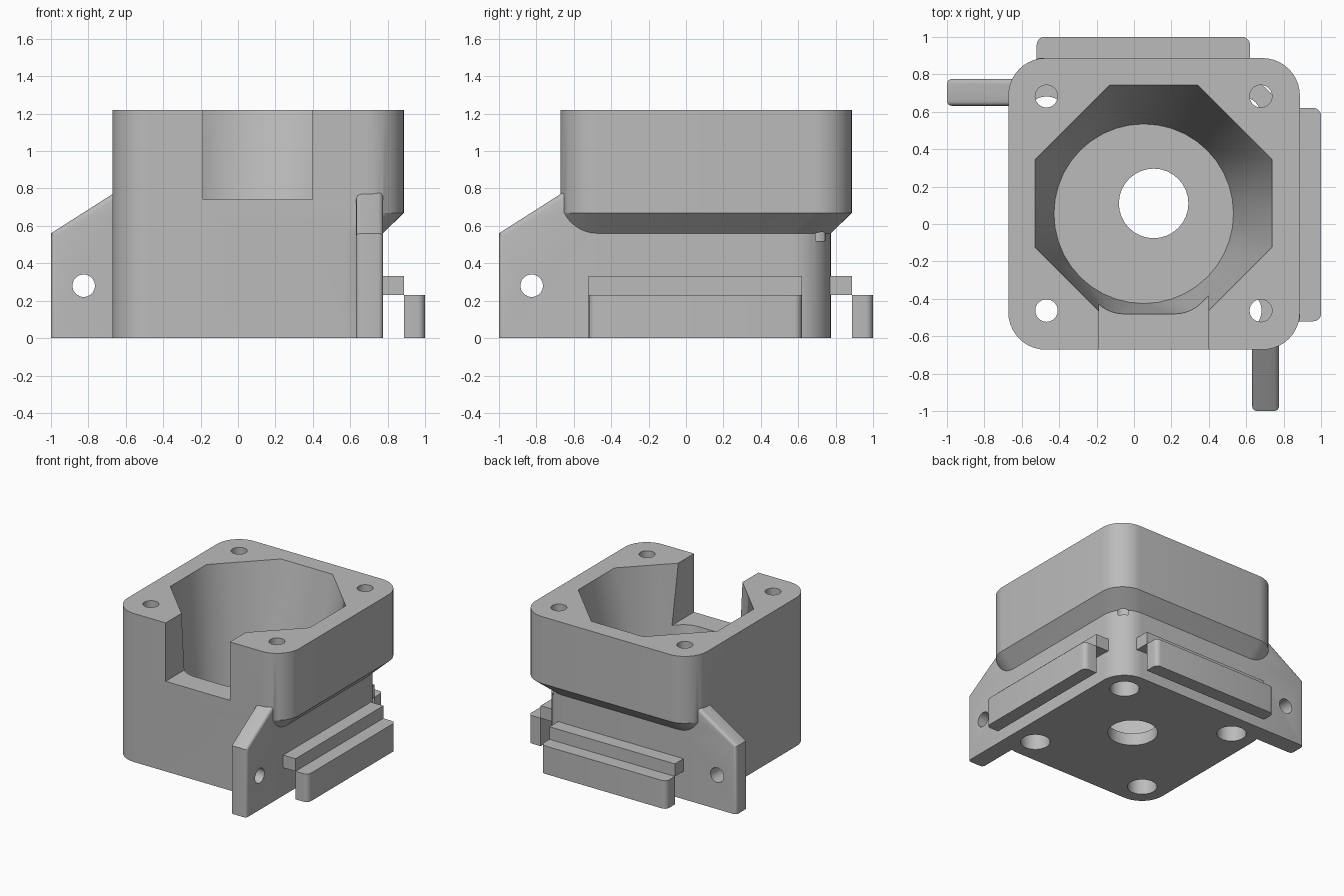
import bpy, bmesh, math
from mathutils import Vector

cube = bpy.data.objects.get("Cube")
if cube:
    bpy.data.objects.remove(cube)

grey = bpy.data.materials.new("plain_grey")
grey.use_nodes = True
grey.diffuse_color = (0.5, 0.5, 0.5, 1)
grey.node_tree.nodes["Principled BSDF"].inputs["Base Color"].default_value = (0.5, 0.5, 0.5, 1)

LO, HI, STEP = -0.672, 0.887, 0.775   # flush sides, wide upper side, narrow lower side
TOP, FLOOR = 1.22, 0.1


def finish(name, bm, swap=False):
    """Turn a bmesh into an object; swap mirrors it over the x = y diagonal."""
    if swap:
        for v in bm.verts:
            v.co.x, v.co.y = v.co.y, v.co.x
    bmesh.ops.recalc_face_normals(bm, faces=bm.faces)
    mesh = bpy.data.meshes.new(name)
    bm.to_mesh(mesh)
    bm.free()
    mesh.materials.append(grey)
    ob = bpy.data.objects.new(name, mesh)
    bpy.context.collection.objects.link(ob)
    return ob


def loft(bm, rings):
    """Skin a stack of equal rings and cap both ends."""
    vs = [[bm.verts.new(p) for p in r] for r in rings]
    n = len(vs[0])
    for a, b in zip(vs, vs[1:]):
        for i in range(n):
            bm.faces.new((a[i], a[(i + 1) % n], b[(i + 1) % n], b[i]))
    bm.faces.new(vs[0])
    bm.faces.new(vs[-1])


def circle(cx, cy, r, z, n=32):
    return [Vector((cx + r * math.cos(math.tau * i / n),
                    cy + r * math.sin(math.tau * i / n), z)) for i in range(n)]


def rounded_square(lo, hi, z, r=0.2, n=10):
    pts = []
    for k, (sx, sy) in enumerate(((1, 1), (0, 1), (0, 0), (1, 0))):
        cx, cy = (hi - r if sx else lo + r), (hi - r if sy else lo + r)
        for i in range(n + 1):
            a = math.pi / 2 * (k + i / n)
            pts.append(Vector((cx + r * math.cos(a), cy + r * math.sin(a), z)))
    return pts


def box(name, x0, x1, y0, y1, z0, z1, swap=False, round_x=0):
    bm = bmesh.new()
    loft(bm, [[(x0, y0, z), (x1, y0, z), (x1, y1, z), (x0, y1, z)] for z in (z0, z1)])
    if round_x:   # round the outer upright edges
        edges = [e for e in bm.edges if all(abs(v.co.x - x1) < 1e-4 for v in e.verts)
                 and abs(e.verts[0].co.z - e.verts[1].co.z) > 0.01]
        bmesh.ops.bevel(bm, geom=edges, offset=round_x, segments=5, profile=0.5, affect='EDGES')
    return finish(name, bm, swap)


def drill(x, y, r, z0, z1):
    bm = bmesh.new()
    loft(bm, [circle(x, y, r, z) for z in (z0, z1)])
    return finish("drill_cutter", bm)


def combine(ob, other, op):
    other.hide_render = True
    mod = ob.modifiers.new("bool", 'BOOLEAN')
    mod.operation, mod.object, mod.solver = op, other, 'EXACT'
    dg = bpy.context.evaluated_depsgraph_get()
    mesh = bpy.data.meshes.new_from_object(ob.evaluated_get(dg))
    ob.modifiers.clear()
    ob.data = mesh
    bpy.data.objects.remove(other)


# Housing with a stepped, chamfered overhang on two sides
bm = bmesh.new()
loft(bm, [rounded_square(LO, STEP, 0), rounded_square(LO, STEP, 0.56),
          rounded_square(LO, HI, 0.67), rounded_square(LO, HI, TOP)])
housing = finish("housing", bm)

# Sloped mounting tabs with softened outer edges and a cross hole
for swap in (False, True):
    profile = [(-1, 0), (-1, 0.56), (-0.6, 0.815), (-0.47, 0.815), (-0.47, 0)]
    bm = bmesh.new()
    loft(bm, [[(x, y, z) for y, z in profile] for x in (0.632, STEP)])
    edges = [e for e in bm.edges
             if abs(e.verts[0].co.x - e.verts[1].co.x) < 1e-4
             and all(v.co.y < -0.59 for v in e.verts)]
    bmesh.ops.bevel(bm, geom=edges, offset=0.025, segments=4, profile=0.5, affect='EDGES')
    combine(housing, finish("mounting_tab", bm, swap), 'UNION')
    bm = bmesh.new()
    loft(bm, [[(x, p.x, p.y) for p in circle(-0.825, 0.28, 0.06, 0)] for x in (0.5, 0.9)])
    combine(housing, finish("tab_hole_cutter", bm, swap), 'DIFFERENCE')

# Cavity blending from an octagon at the top to a circle at the floor
bm = bmesh.new()
corners = [(sx * a, sy * b) for sx in (-1, 1) for sy in (-1, 1)
           for a, b in ((0.633, 0.235), (0.235, 0.633))]
for z in (TOP, TOP + 0.1):
    for x, y in corners:
        bm.verts.new((x + 0.105, y + 0.11, z))
for p in circle(0.052, 0.055, 0.48, FLOOR, 40):
    bm.verts.new(p)
bmesh.ops.convex_hull(bm, input=bm.verts)
combine(housing, finish("cavity_cutter", bm), 'DIFFERENCE')

# Front notch, floor opening and corner screw holes
combine(housing, box("notch_cutter", -0.187, 0.397, -0.9, -0.1, 0.74, 1.4), 'DIFFERENCE')
combine(housing, drill(0.105, 0.11, 0.186, -0.1, 0.3), 'DIFFERENCE')
for i in (0, 1):
    for j in (0, 1):
        x, y = -0.468 + 1.146 * i, -0.463 + 1.146 * j
        combine(housing, drill(x, y, 0.06, 0.52, 1.4), 'DIFFERENCE')
        x, y = -0.468 + 1.04 * i, -0.463 + 1.035 * j
        combine(housing, drill(x, y, 0.11, -0.1, 0.54), 'DIFFERENCE')

# Stepped clip rails on the two recessed sides
parts = [housing]
for side, swap in (("right", False), ("back", True)):
    parts.append(box(side + "_rail_ledge", 0.74, HI, -0.52, 0.62, 0.23, 0.333, swap))
    parts.append(box(side + "_rail_lip", HI, 1.0, -0.52, 0.62, 0, 0.23, swap, 0.04))

# Smooth the curved walls and keep the hard edges
bpy.context.view_layer.update()
bpy.ops.object.select_all(action='DESELECT')
for ob in parts:
    ob.select_set(True)
bpy.context.view_layer.objects.active = housing
bpy.ops.object.shade_smooth_by_angle(angle=math.radians(25))
